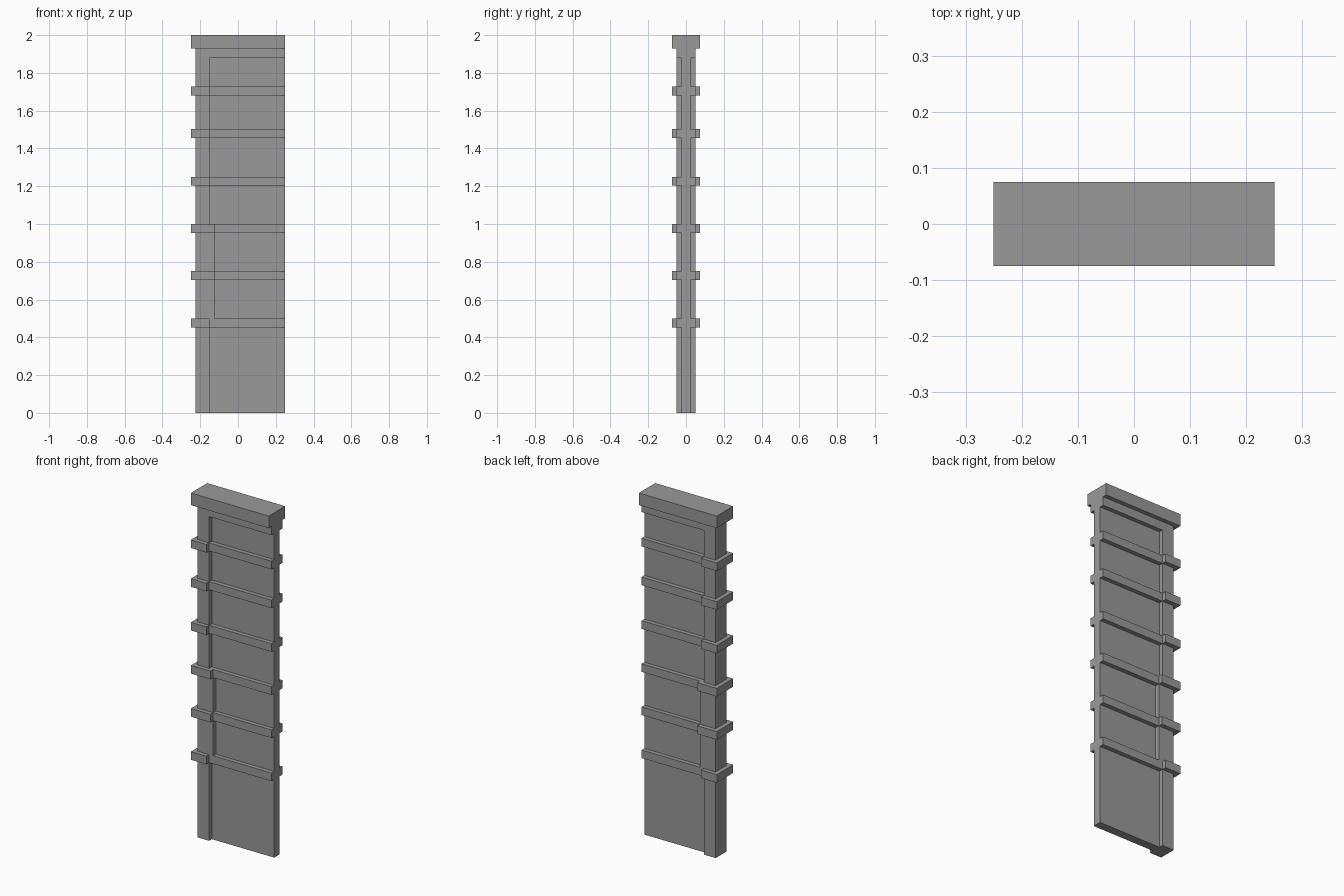
import bpy, bmesh

cube = bpy.data.objects.get("Cube")
if cube:
    bpy.data.objects.remove(cube, do_unlink=True)

GREY = (0.32, 0.32, 0.32, 1)
stone = bpy.data.materials.new("stone_grey")
stone.use_nodes = True
stone.diffuse_color = GREY
stone.node_tree.nodes["Principled BSDF"].inputs["Base Color"].default_value = GREY


def prism(name, outline, z0, z1):
    """Extrude a plan outline upwards from z0 to z1."""
    bm = bmesh.new()
    face = bm.faces.new([bm.verts.new((x, y, z0)) for x, y in outline])
    top = bmesh.ops.extrude_face_region(bm, geom=[face])["geom"]
    bmesh.ops.translate(bm, vec=(0, 0, z1 - z0),
                        verts=[v for v in top if isinstance(v, bmesh.types.BMVert)])
    bmesh.ops.recalc_face_normals(bm, faces=bm.faces)
    mesh = bpy.data.meshes.new(name)
    bm.to_mesh(mesh)
    bm.free()
    mesh.materials.append(stone)
    obj = bpy.data.objects.new(name, mesh)
    bpy.context.collection.objects.link(obj)


def box(name, x0, x1, y0, y1, z0, z1):
    prism(name, [(x0, y0), (x1, y0), (x1, y1), (x0, y1)], z0, z1)


# Half depths of the panel, post and cap layers
PANEL, POST, CAP = 0.025, 0.05, 0.075
END, POST_END = 0.25, -0.225
NARROW, WIDE = -0.15, -0.125
HEADER_Z, CAP_Z = 1.88, 1.93

# Post sections, the middle one wider, with the panel beside each
for part, inner, z0, z1 in (("lower", NARROW, 0, 0.5),
                            ("middle", WIDE, 0.5, 1.0),
                            ("upper", NARROW, 1.0, HEADER_Z)):
    box(part + "_post", POST_END, inner, -POST, POST, z0, z1)
    box(part + "_panel", inner, END, -PANEL, PANEL, z0, z1)

# Header and cap
box("header", POST_END, END, -POST, POST, HEADER_Z, CAP_Z)
box("cap", -END, END, -CAP, CAP, CAP_Z, 2.0)

# Ledges on both panel faces, and collars wrapped around the post
for i, top in enumerate((0.5, 0.75, 1.0, 1.25, 1.503, 1.728), 1):
    bottom = top - 0.047
    inner = WIDE if 0.5 < top <= 1.0 else NARROW
    box(f"front_ledge_{i}", inner, END, -POST, -PANEL, bottom, top)
    box(f"back_ledge_{i}", inner, END, PANEL, POST, bottom, top)
    prism(f"collar_{i}", [(inner, -CAP), (inner, -POST), (POST_END, -POST),
                          (POST_END, POST), (inner, POST), (inner, CAP),
                          (-END, CAP), (-END, -CAP)], bottom, top)
